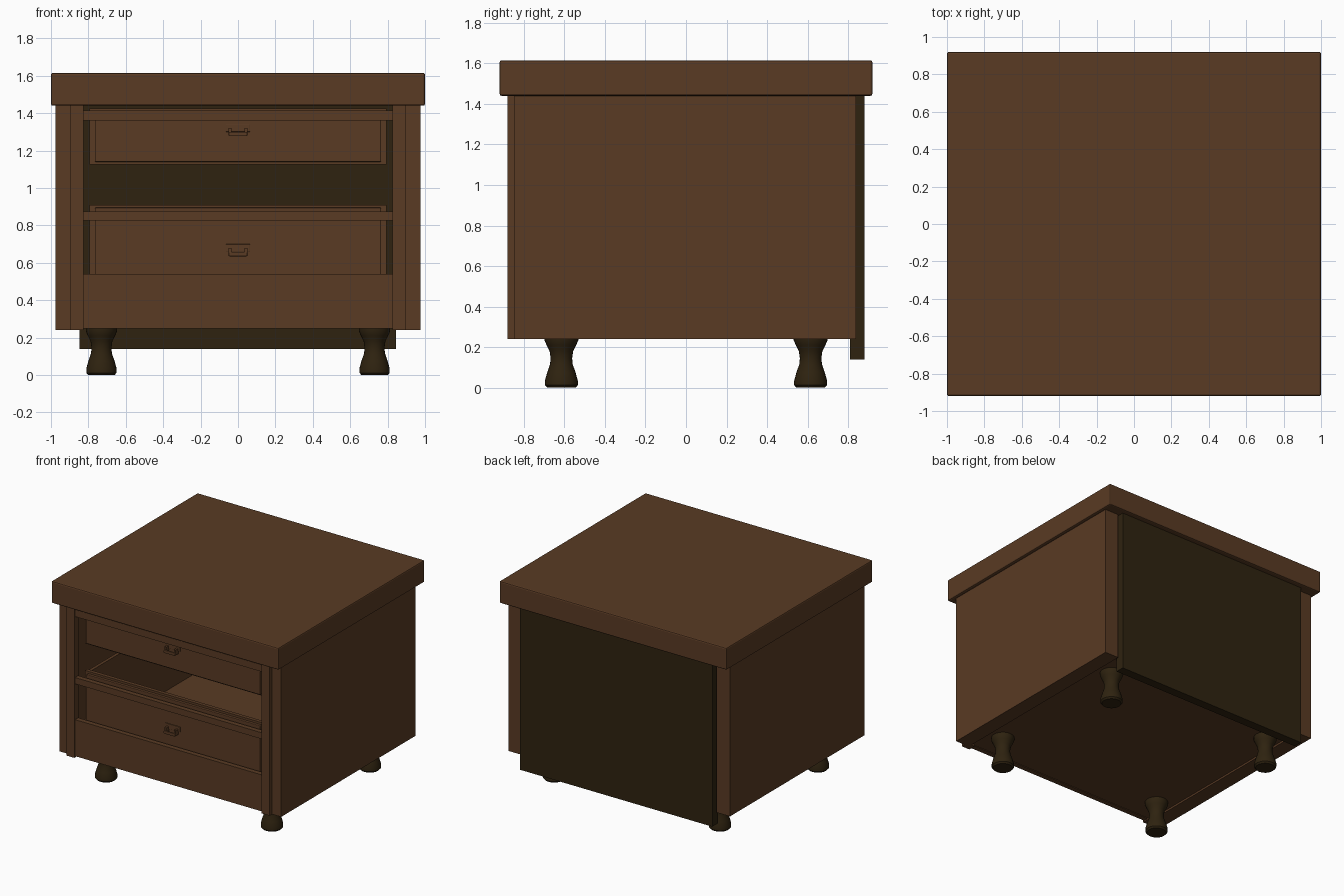
import bpy
import bmesh
import math

default = bpy.data.objects.get("Cube")
if default:
    bpy.data.objects.remove(default, do_unlink=True)


def material(name, colour):
    m = bpy.data.materials.new(name)
    m.use_nodes = True
    m.diffuse_color = colour
    bsdf = next(n for n in m.node_tree.nodes if n.type == "BSDF_PRINCIPLED")
    bsdf.inputs["Base Color"].default_value = colour
    bsdf.inputs["Roughness"].default_value = 0.7
    return m


WOOD = material("warm brown wood", (0.10, 0.043, 0.017, 1))
DARK = material("dark olive wood", (0.028, 0.0165, 0.005, 1))


def finish(name, bm, mat):
    mesh = bpy.data.meshes.new(name)
    bm.to_mesh(mesh)
    bm.free()
    mesh.materials.append(mat)
    ob = bpy.data.objects.new(name, mesh)
    bpy.context.collection.objects.link(ob)
    return ob


def box(name, x, y, z, mat=WOOD, bevel=0.0):
    """Box from (min, max) ranges on each axis."""
    bm = bmesh.new()
    bmesh.ops.create_cube(bm, size=1)
    for v in bm.verts:
        for i, (lo, hi) in enumerate((x, y, z)):
            v.co[i] = (lo + hi) / 2 + v.co[i] * (hi - lo)
    ob = finish(name, bm, mat)
    if bevel:
        mod = ob.modifiers.new("soft edges", "BEVEL")
        mod.width = bevel
        mod.segments = 2
    return ob


def pair(name, x, y, z, mat=WOOD, bevel=0.0):
    """Same box on the left (+x) and right (-x)."""
    box("left_" + name, x, y, z, mat, bevel)
    box("right_" + name, (-x[1], -x[0]), y, z, mat, bevel)


# Cabinet shell
box("table_top", (-1, 1), (-0.92, 0.92), (1.44, 1.615), bevel=0.01)
pair("side_panel", (0.855, 0.975), (-0.85, 0.84), (0.24, 1.44))
pair("front_stile", (0.825, 0.895), (-0.88, -0.82), (0.24, 1.44))
box("back_panel", (-0.848, 0.845), (0.81, 0.88), (0.14, 1.44), DARK)
box("bottom_board", (-0.855, 0.855), (-0.83, 0.81), (0.255, 0.30))

# Front rails
box("top_rail", (-0.825, 0.825), (-0.87, -0.83), (1.36, 1.415))
box("middle_rail", (-0.825, 0.825), (-0.87, -0.83), (0.825, 0.875))
box("front_apron", (-0.825, 0.825), (-0.87, -0.83), (0.25, 0.54))


# Drawers: open boxes with a raised front panel and a small pull
def drawer(name, bottom, top, pull_z):
    box(name + "_front", (-0.795, 0.795), (-0.79, -0.76), (bottom, top))
    box(name + "_raised_panel", (-0.765, 0.765), (-0.815, -0.79),
        (bottom + 0.015, top - 0.015), bevel=0.005)
    pair(name + "_wall", (0.765, 0.79), (-0.76, 0.74), (bottom, top - 0.01))
    box(name + "_back", (-0.79, 0.79), (0.74, 0.765), (bottom, top - 0.01))
    box(name + "_floor", (-0.765, 0.765), (-0.76, 0.74), (bottom, bottom + 0.02))
    box(name + "_pull_plate", (-0.065, 0.065), (-0.823, -0.815),
        (pull_z - 0.01, pull_z + 0.032), bevel=0.003)
    pair(name + "_pull_post", (0.034, 0.05), (-0.855, -0.82),
         (pull_z - 0.03, pull_z + 0.012))
    box(name + "_pull_grip", (-0.05, 0.05), (-0.865, -0.85),
        (pull_z - 0.033, pull_z - 0.01), bevel=0.004)


drawer("lower_drawer", 0.36, 0.91, 0.668)
drawer("upper_drawer", 1.125, 1.425, 1.31)

# Turned feet
PROFILE = [(0.0, 0.0), (0.07, 0.0), (0.081, 0.012), (0.081, 0.035), (0.07, 0.075),
           (0.056, 0.115), (0.053, 0.145), (0.058, 0.18), (0.073, 0.21),
           (0.084, 0.235), (0.084, 0.257), (0.0, 0.257)]


def foot(name, cx, cy):
    bm = bmesh.new()
    verts = [bm.verts.new((r, 0, z)) for r, z in PROFILE]
    edges = [bm.edges.new(p) for p in zip(verts, verts[1:])]
    bmesh.ops.spin(bm, geom=verts + edges, cent=(0, 0, 0), axis=(0, 0, 1),
                   angle=math.tau, steps=24)
    bmesh.ops.remove_doubles(bm, verts=bm.verts, dist=0.0005)
    bmesh.ops.recalc_face_normals(bm, faces=bm.faces)
    bmesh.ops.translate(bm, verts=bm.verts, vec=(cx, cy, 0))
    ob = finish(name, bm, DARK)
    bpy.ops.object.select_all(action="DESELECT")
    ob.select_set(True)
    bpy.context.view_layer.objects.active = ob
    bpy.ops.object.shade_smooth_by_angle(angle=math.radians(40))


for side, cx in (("left", 0.73), ("right", -0.73)):
    for end, cy in (("front", -0.615), ("back", 0.615)):
        foot(f"{end}_{side}_foot", cx, cy)
